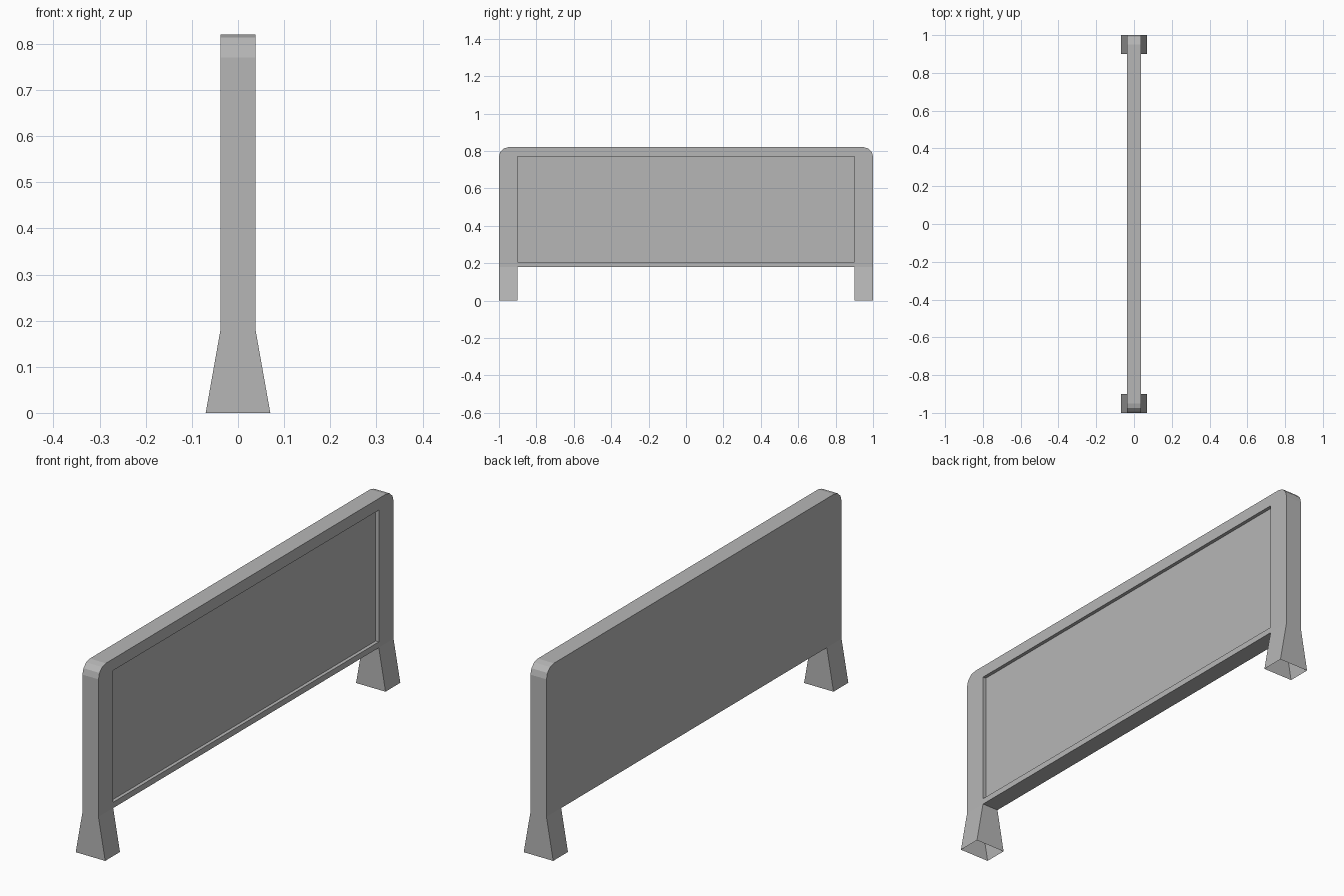
import bpy, bmesh
from math import sin, cos, pi
from mathutils import Vector

cube = bpy.data.objects.get("Cube")
if cube:
    bpy.data.objects.remove(cube, do_unlink=True)

HALF_T, HALF_L = 0.038, 1.0         # half thickness and half length
BOTTOM, TOP, RADIUS = 0.18, 0.82, 0.05
LEG_IN, FOOT = 0.9, 0.07            # inner leg face and half width of foot
RECESS_LOW, RECESS_HIGH, DEPTH = 0.205, 0.77, 0.015

grey = bpy.data.materials.new("plain grey")
grey.use_nodes = True
colour = (0.47, 0.47, 0.47, 1)
grey.diffuse_color = colour
grey.node_tree.nodes["Principled BSDF"].inputs["Base Color"].default_value = colour


def finish(bm, name):
    mesh = bpy.data.meshes.new(name)
    bm.to_mesh(mesh)
    bm.free()
    mesh.materials.append(grey)
    obj = bpy.data.objects.new(name, mesh)
    bpy.context.collection.objects.link(obj)
    return obj


# Panel: outline with rounded upper corners, extruded across its thickness
bm = bmesh.new()
arc = [i * pi / 6 for i in range(4)]
right = [(LEG_IN, BOTTOM), (HALF_L, BOTTOM)]
right += [(HALF_L - RADIUS * (1 - cos(a)), TOP - RADIUS * (1 - sin(a))) for a in arc]
outline = right + [(-y, z) for y, z in reversed(right)]
face = bm.faces.new([bm.verts.new((-HALF_T, y, z)) for y, z in outline])
extruded = bmesh.ops.extrude_face_region(bm, geom=[face], use_keep_orig=True)
moved = [v for v in extruded["geom"] if isinstance(v, bmesh.types.BMVert)]
bmesh.ops.translate(bm, verts=moved, vec=(2 * HALF_T, 0, 0))
bmesh.ops.recalc_face_normals(bm, faces=bm.faces)

# Recess on one side: cut its borders, then push the middle face inwards
cuts = [((0, s * LEG_IN, 0), (0, 1, 0)) for s in (-1, 1)]
cuts += [((0, 0, z), (0, 0, 1)) for z in (RECESS_LOW, RECESS_HIGH)]
for point, normal in cuts:
    side = [f for f in bm.faces if f.normal.x > 0.9]
    edges = {e for f in side for e in f.edges}
    verts = {v for f in side for v in f.verts}
    bmesh.ops.bisect_plane(bm, geom=side + list(edges) + list(verts),
                           plane_co=point, plane_no=normal, dist=0.0001)
middle = [f for f in bm.faces if f.normal.x > 0.9
          and abs(f.calc_center_median().y) < LEG_IN
          and RECESS_LOW < f.calc_center_median().z < RECESS_HIGH]
pushed = bmesh.ops.extrude_discrete_faces(bm, faces=middle)["faces"]
bmesh.ops.translate(bm, verts=[v for f in pushed for v in f.verts], vec=(-DEPTH, 0, 0))

# The underside is open where the hollow legs join
openings = [f for f in bm.faces if f.normal.z < -0.9
            and abs(f.calc_center_median().y) > LEG_IN]
bmesh.ops.delete(bm, geom=openings, context="FACES_ONLY")
finish(bm, "panel")


# Legs: hollow and flared, open at both ends
def leg(name, sign):
    bm = bmesh.new()
    corners = ((-1, LEG_IN), (1, LEG_IN), (1, HALF_L), (-1, HALF_L))
    rings = [[bm.verts.new((sx * w, sign * y, z)) for sx, y in corners]
             for w, z in ((FOOT, 0), (HALF_T, BOTTOM))]
    low, high = rings
    for i in range(4):
        j = (i + 1) % 4
        quad = [low[i], low[j], high[j], high[i]]
        bm.faces.new(quad if sign > 0 else quad[::-1])
    finish(bm, name)


leg("front_leg", -1)
leg("back_leg", 1)
